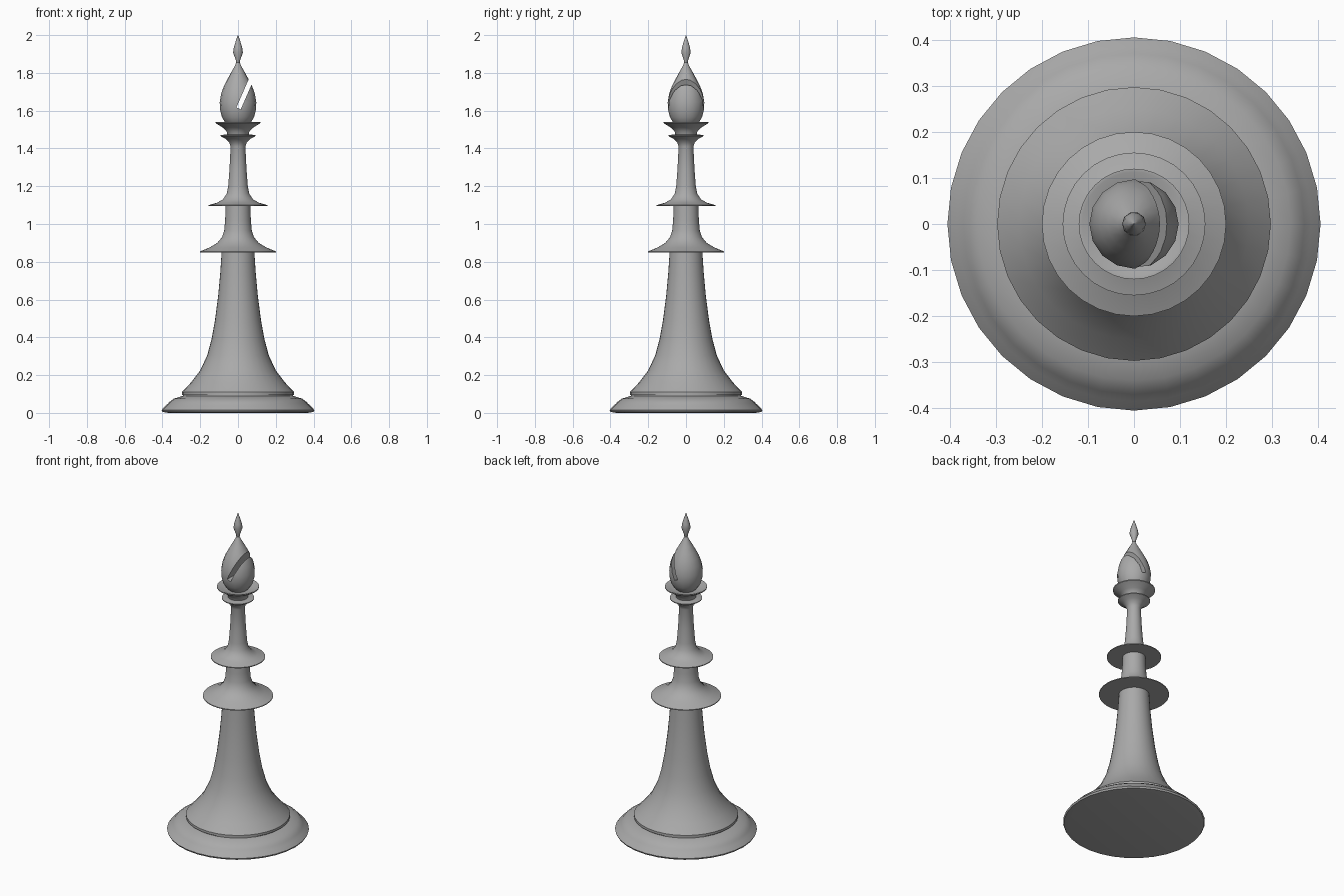
import bpy, bmesh, math
from mathutils import Matrix, Vector

cube = bpy.data.objects.get("Cube")
if cube:
    bpy.data.objects.remove(cube, do_unlink=True)

grey = bpy.data.materials.new("grey")
grey.use_nodes = True
colour = (0.4, 0.4, 0.4, 1)
grey.diffuse_color = colour
grey.node_tree.nodes["Principled BSDF"].inputs["Base Color"].default_value = colour


def add_object(name, bm):
    bmesh.ops.recalc_face_normals(bm, faces=bm.faces)
    mesh = bpy.data.meshes.new(name)
    bm.to_mesh(mesh)
    bm.free()
    obj = bpy.data.objects.new(name, mesh)
    bpy.context.collection.objects.link(obj)
    mesh.materials.append(grey)
    return obj


def smooth(obj, degrees=35):
    bpy.ops.object.select_all(action='DESELECT')
    obj.select_set(True)
    bpy.context.view_layer.objects.active = obj
    bpy.ops.object.shade_smooth_by_angle(angle=math.radians(degrees))


def lathe(name, profile, sides=32):
    """Turn a list of (radius, height) points, closed on the axis."""
    bm = bmesh.new()
    points = [(0, profile[0][1])] + profile + [(0, profile[-1][1])]
    verts = [bm.verts.new((r, 0, z)) for r, z in points]
    edges = [bm.edges.new(pair) for pair in zip(verts, verts[1:])]
    bmesh.ops.spin(bm, geom=verts + edges, cent=(0, 0, 0), axis=(0, 0, 1),
                   angle=math.tau, steps=sides, use_duplicate=False)
    bmesh.ops.remove_doubles(bm, verts=bm.verts, dist=0.0005)
    bmesh.ops.dissolve_degenerate(bm, edges=bm.edges, dist=0.0001)
    obj = add_object(name, bm)
    smooth(obj)
    return obj


# Stepped foot
lathe("base", [(0.37, 0), (0.4, 0.005), (0.405, 0.015), (0.385, 0.036), (0.37, 0.05),
               (0.365, 0.057), (0.34, 0.075), (0.3, 0.088), (0.29, 0.09), (0.29, 0.1)])

# Flared body
lathe("body", [(0.297, 0.095), (0.297, 0.11), (0.25, 0.16), (0.2, 0.225), (0.163, 0.305),
               (0.14, 0.39), (0.122, 0.49), (0.105, 0.62), (0.094, 0.74), (0.086, 0.86)])

# Lower collar running into the middle neck
lathe("lower_collar", [(0.2, 0.85), (0.2, 0.855), (0.15, 0.876), (0.11, 0.9),
                       (0.085, 0.93), (0.073, 0.965), (0.068, 1.02), (0.065, 1.1)])

# Upper collar running into the slim neck
lathe("upper_collar", [(0.155, 1.095), (0.155, 1.1), (0.11, 1.113), (0.08, 1.13),
                       (0.06, 1.16), (0.052, 1.2), (0.045, 1.29), (0.039, 1.41),
                       (0.046, 1.43), (0.065, 1.45), (0.092, 1.465), (0.092, 1.47),
                       (0.06, 1.475)])

# Dished cup under the head
lathe("cup", [(0.055, 1.465), (0.06, 1.49), (0.08, 1.51), (0.12, 1.535),
              (0.12, 1.541), (0.113, 1.541), (0.09, 1.53), (0.05, 1.525)])

# Pointed head
head = lathe("head", [(0.05, 1.52), (0.07, 1.54), (0.085, 1.566), (0.095, 1.605),
                      (0.097, 1.645), (0.089, 1.69), (0.075, 1.73), (0.057, 1.765),
                      (0.036, 1.803), (0.018, 1.835), (0.009, 1.855)], 16)

# Slanted slot through the left side of the head
bm = bmesh.new()
bmesh.ops.create_cube(bm, size=1)
along = Vector((0.4, 0, 0.917))
tilt = Matrix.Rotation(math.atan2(along.x, along.z), 4, 'Y')
place = Matrix.Translation(Vector((0.003, 0, 1.612)) + along * 0.15)
bmesh.ops.transform(bm, verts=bm.verts,
                    matrix=place @ tilt @ Matrix.Diagonal((0.025, 0.4, 0.3, 1)))
cutter = add_object("slot_cutter", bm)
cut = head.modifiers.new("slot", 'BOOLEAN')
cut.operation = 'DIFFERENCE'
cut.solver = 'EXACT'
cut.object = cutter
bpy.context.view_layer.objects.active = head
bpy.ops.object.modifier_apply(modifier=cut.name)
bpy.data.objects.remove(cutter, do_unlink=True)
smooth(head)

# Small finial
lathe("finial", [(0.009, 1.85), (0.012, 1.868), (0.026, 1.908), (0.022, 1.935),
                 (0.012, 1.968), (0.001, 2.0)], 10)
